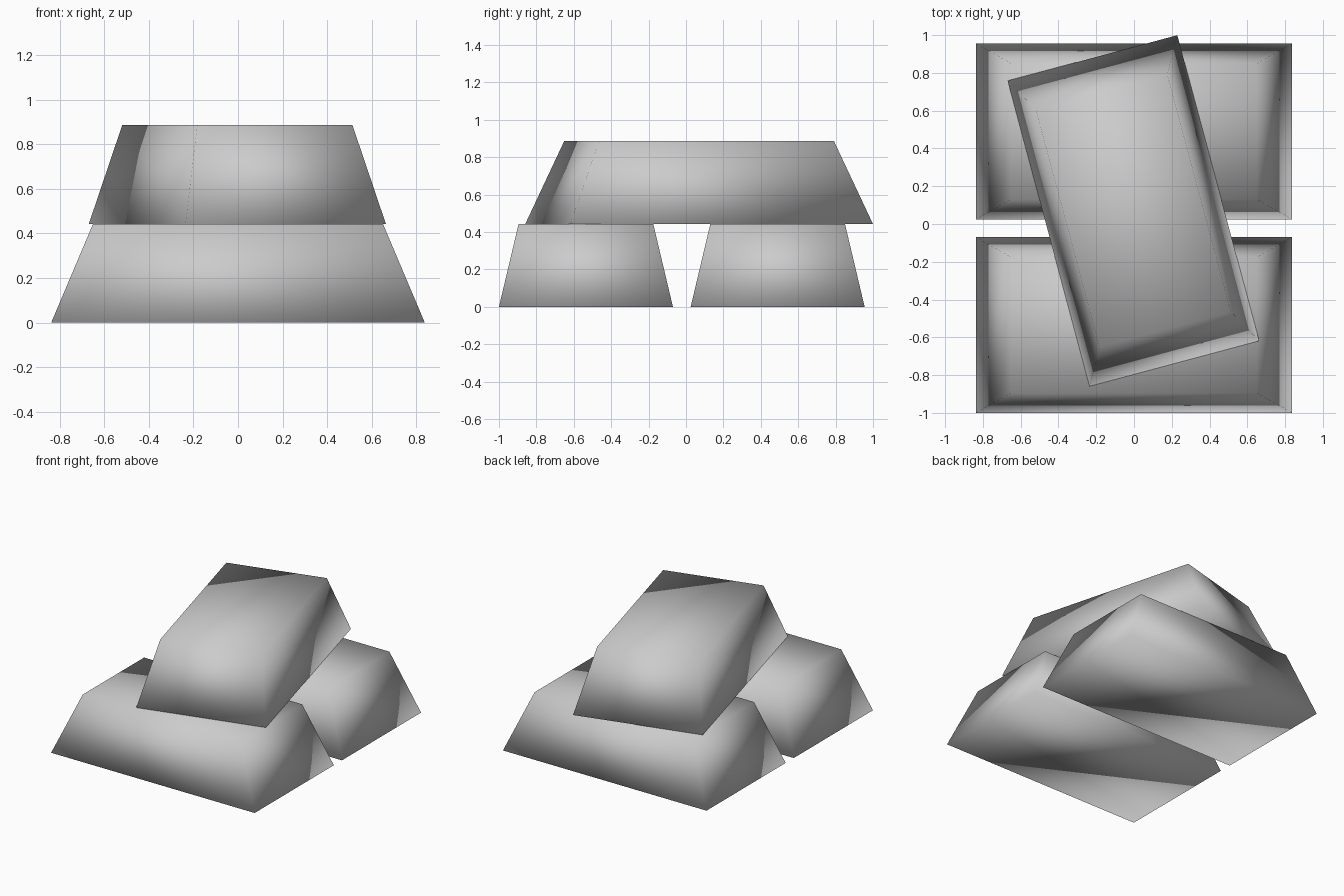
import bpy, bmesh, math
from mathutils import Matrix

if "Cube" in bpy.data.objects:
    bpy.data.objects.remove(bpy.data.objects["Cube"])

metal = bpy.data.materials.new("grey metal")
metal.diffuse_color = (0.6, 0.6, 0.6, 1)
metal.use_nodes = True
metal.node_tree.nodes["Principled BSDF"].inputs["Base Color"].default_value = metal.diffuse_color

HEIGHT = 0.443
BASE = (1.675, 0.93)   # footprint of a bar
TOP = (1.30, 0.72)     # smaller upper face


def ingot(name, x, y, z, angle=0):
    """Tapered bar with fully smooth shading."""
    bm = bmesh.new()
    bmesh.ops.create_cube(bm, size=1)
    for v in bm.verts:
        sx, sy = TOP if v.co.z > 0 else BASE
        v.co = (v.co.x * sx, v.co.y * sy, (v.co.z + 0.5) * HEIGHT)
    bm.transform(Matrix.Translation((x, y, z)) @ Matrix.Rotation(math.radians(angle), 4, 'Z'))
    for f in bm.faces:
        f.smooth = True
    mesh = bpy.data.meshes.new(name)
    bm.to_mesh(mesh)
    bm.free()
    mesh.materials.append(metal)
    bpy.context.collection.objects.link(bpy.data.objects.new(name, mesh))


# two bars side by side, a third laid across them
ingot("front_ingot", 0, -0.535, 0)
ingot("back_ingot", 0, 0.49, 0)
ingot("top_ingot", -0.003, 0.07, HEIGHT, -75)
